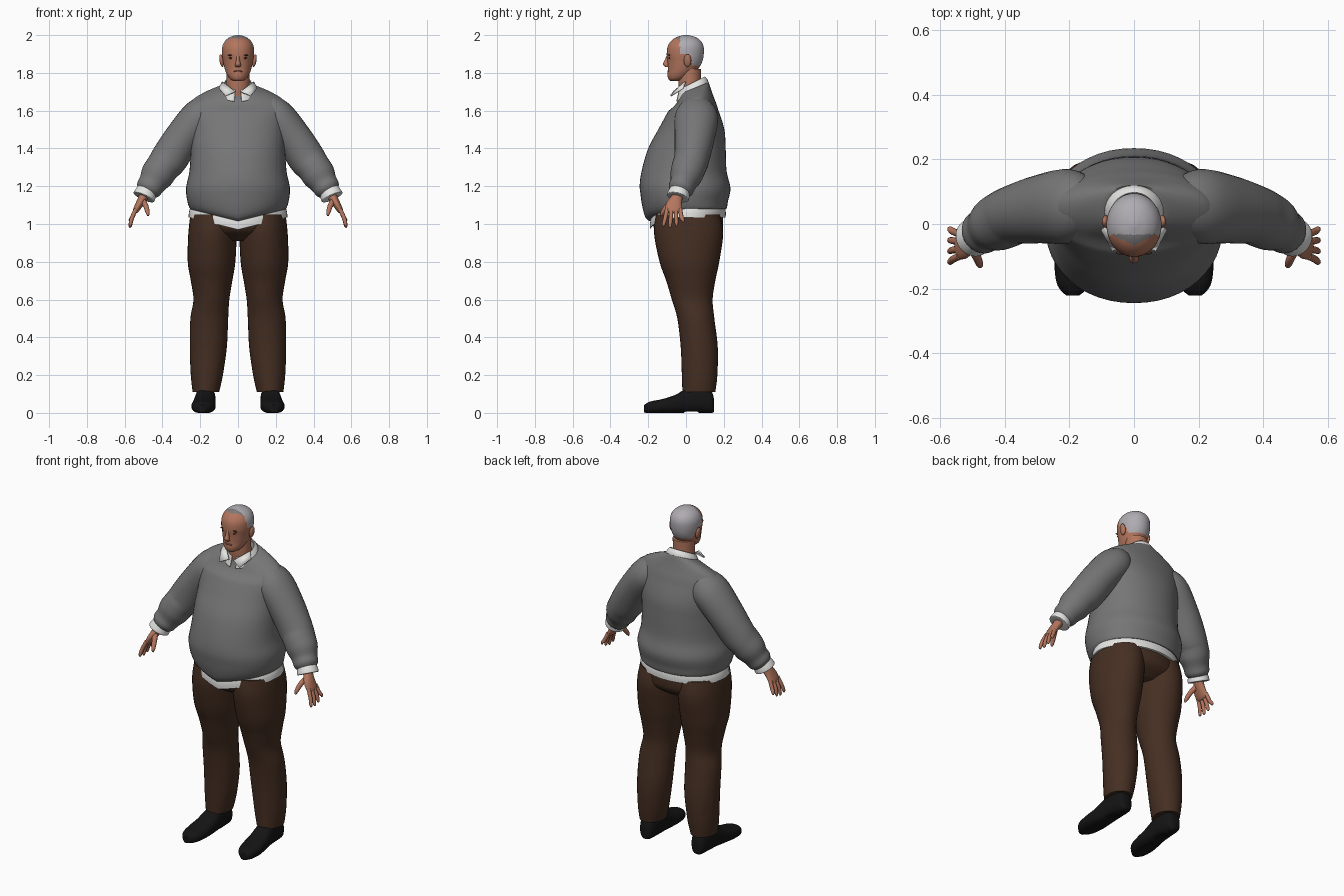
import bpy, bmesh
from math import sin, cos, pi, copysign
from mathutils import Vector, Matrix

cube = bpy.data.objects.get("Cube")
if cube:
    bpy.data.objects.remove(cube)

X, Y, Z = Vector((1, 0, 0)), Vector((0, 1, 0)), Vector((0, 0, 1))


def material(name, *rgb):
    mat = bpy.data.materials.new(name)
    mat.use_nodes = True
    colour = (*rgb, 1)
    mat.diffuse_color = colour
    mat.node_tree.nodes["Principled BSDF"].inputs["Base Color"].default_value = colour
    return mat


skin = material("skin", .45, .18, .11)
wool = material("grey wool", .18, .18, .18)
cotton = material("white cotton", .78, .78, .77)
brown = material("brown cloth", .06, .028, .016)
leather = material("black leather", .007, .007, .007)
hair = material("silver hair", .43, .41, .44)
thin_hair = material("thin hair", .2, .19, .19)
dark = material("dark brown", .06, .03, .022)
lip = material("lip", .3, .1, .07)


def finish(name, bm, mats, mirror=False, angle=.9):
    bmesh.ops.recalc_face_normals(bm, faces=bm.faces)
    mesh = bpy.data.meshes.new(name)
    bm.to_mesh(mesh)
    bm.free()
    for mat in mats:
        mesh.materials.append(mat)
    mesh.shade_smooth()
    mesh.set_sharp_from_angle(angle=angle)
    obj = bpy.data.objects.new(name, mesh)
    bpy.context.collection.objects.link(obj)
    if mirror:
        obj.modifiers.new("Mirror", "MIRROR")
    return obj


def spline(keys, steps):
    """Catmull-Rom curve through keys of any width."""
    out = []
    for i in range(len(keys) - 1):
        a, b, c, d = (keys[max(0, min(len(keys) - 1, i + k))] for k in (-1, 0, 1, 2))
        for s in range(steps):
            t = s / steps
            out.append([q + t / 2 * (r - p + t * (2 * p - 5 * q + 4 * r - w + t * (3 * (q - r) + w - p)))
                        for p, q, r, w in zip(a, b, c, d)])
    return out + [list(keys[-1])]


def loft(name, keys, mats, along=None, ref=X, mirror=False, power=2, steps=5,
         sides=32, warp=None, caps=True, rule=None, keep=None):
    """Skin rounded sections; each key is x, y, z and two radii."""
    bm = bmesh.new()
    path = spline(keys, steps)
    rings = []
    for i, (x, y, z, ru, rv) in enumerate(path):
        t = along or (Vector(path[min(i + 1, len(path) - 1)][:3]) - Vector(path[max(i - 1, 0)][:3])).normalized()
        u = (ref - t * ref.dot(t)).normalized()
        v = t.cross(u)
        ring = []
        for k in range(sides):
            a = 2 * pi * k / sides
            c, s = (copysign(abs(f) ** (2 / power), f) for f in (cos(a), sin(a)))
            p = Vector((x, y, z)) + u * c * max(ru, .001) + v * s * max(rv, .001)
            ring.append(bm.verts.new(warp(p) if warp else p))
        rings.append(ring)
    for lo, hi in zip(rings, rings[1:]):
        for k in range(sides):
            n = (k + 1) % sides
            bm.faces.new((lo[k], lo[n], hi[n], hi[k]))
    if caps:
        bm.faces.new(rings[0])
        bm.faces.new(rings[-1])
    if keep:
        gone = [f for f in bm.faces if not keep(f.calc_center_median())]
        bmesh.ops.delete(bm, geom=gone, context="FACES")
    if rule:
        for f in bm.faces:
            f.material_index = rule(f.calc_center_median())
    return finish(name, bm, mats, mirror)


def ball(name, centre, radii, mat, mirror=False, turn=0):
    bm = bmesh.new()
    place = Matrix.Translation(centre) @ Matrix.Rotation(turn, 4, "Y") @ Matrix.Diagonal((*radii, 1))
    bmesh.ops.create_uvsphere(bm, u_segments=20, v_segments=12, radius=1, matrix=place)
    return finish(name, bm, [mat], mirror, 3)


def front_dip(p):
    """Hems fall to a shallow V under the belly, necklines tilt forward."""
    if p.y < 0 and p.z < 1.16:
        p.z -= .065 * max(0, 1 - abs(p.x) / .26) * min(1, (1.16 - p.z) / .06)
    if p.z > 1.6:
        p.z += (p.y - .045) * .4 * min(1, (p.z - 1.6) / .1)
    return p


# Sweater body and sleeves
loft("sweater_body", [
    (0, .01, 1.1, .23, .18), (0, .01, 1.08, .252, .203), (0, -.003, 1.12, .268, .225),
    (0, -.005, 1.19, .275, .24), (0, -.01, 1.28, .257, .225), (0, .005, 1.4, .25, .205),
    (0, .028, 1.5, .25, .175), (0, .04, 1.6, .26, .132), (0, .045, 1.655, .24, .1),
    (0, .045, 1.69, .18, .085), (0, .045, 1.72, .1, .075)],
    [wool], along=Z, sides=48, power=2.1, warp=front_dip)
loft("sleeve", [
    (.13, .05, 1.6, .08, .09), (.2, .055, 1.565, .115, .1), (.295, .045, 1.45, .105, .098),
    (.365, .03, 1.345, .093, .098), (.4, .015, 1.3, .091, .09), (.43, 0, 1.255, .085, .088),
    (.455, -.015, 1.215, .07, .073), (.475, -.028, 1.185, .067, .068), (.488, -.036, 1.165, .05, .05)],
    [wool], ref=Y, mirror=True)

# Shirt: cuffs, hem, collar band and collar points
loft("shirt_cuff", [(.475, -.03, 1.19, .05, .05), (.49, -.038, 1.16, .058, .058),
                    (.498, -.043, 1.142, .059, .059), (.498, -.043, 1.142, .045, .045)],
     [cotton], ref=Y, mirror=True)
loft("shirt_hem", [(0, .01, 1.12, .24, .19), (0, .01, 1.07, .258, .2), (0, .01, 1.035, .262, .2)],
     [cotton], along=Z, sides=48, warp=front_dip)


def collar_tilt(p):
    p.z += (p.y - .03) * .5
    return p


band = loft("shirt_collar", [(0, .035, 1.69, .1, .088), (0, .035, 1.72, .088, .08), (0, .03, 1.745, .074, .07)],
            [cotton], along=Z, caps=False, warp=collar_tilt,
            keep=lambda p: p.y > 0 or abs(p.x) > .018)
band.modifiers.new("Solidify", "SOLIDIFY").thickness = .006
bm = bmesh.new()
bm.faces.new([bm.verts.new(p) for p in
              ((.082, 0, 1.75), (.014, -.062, 1.698), (.066, -.078, 1.675), (.1, -.015, 1.715))])
points = finish("collar_point", bm, [cotton], True)
points.modifiers.new("Solidify", "SOLIDIFY").thickness = .008

# Trousers
loft("trouser_seat", [(0, .01, 1.1, .235, .18), (0, .01, 1.02, .256, .187),
                      (0, .014, .96, .25, .172), (0, .02, .91, .17, .1)],
     [brown], along=Z, sides=48)
loft("trouser_leg", [
    (.13, .01, 1.05, .12, .17), (.135, .014, .95, .128, .183), (.14, .018, .8, .126, .158),
    (.14, .025, .7, .11, .13), (.141, .033, .6, .095, .108), (.152, .052, .5, .1, .098),
    (.157, .07, .35, .098, .098), (.165, .072, .2, .085, .094), (.17, .068, .11, .07, .087)],
    [brown], along=Z, mirror=True)


# Shoes with flat soles
def flat_sole(p):
    p.z = max(p.z, 0 if p.y < 0 or p.y > .06 else .008)
    return p


loft("shoe", [
    (.172, .148, .04, .025, .035), (.172, .13, .06, .042, .062), (.172, .07, .068, .052, .069),
    (.174, 0, .062, .055, .064), (.178, -.06, .046, .06, .048), (.183, -.13, .035, .063, .037),
    (.187, -.19, .029, .05, .031), (.19, -.222, .022, .02, .02)],
    [leather], along=Y, mirror=True, power=2.5, warp=flat_sole)

# Hands
loft("palm", [(.49, -.038, 1.165, .03, .026), (.505, -.05, 1.135, .032, .024),
              (.525, -.064, 1.1, .043, .02), (.542, -.066, 1.07, .042, .015), (.548, -.066, 1.058, .03, .008)],
     [skin], ref=Y, mirror=True)
for i, name in enumerate(("index", "middle", "ring", "little")):
    base, tip = -.1 + .023 * i, -.118 + .034 * i
    drop = .98 + (.006, 0, .008, .028)[i]
    loft(name + "_finger", [(.54, base, 1.08, .011, .011), (.56, (base + tip) / 2, 1.035, .011, .011),
                            (.57, tip, drop + .012, .009, .009), (.57, tip, drop, .003, .003)],
         [skin], ref=Y, mirror=True, sides=12, steps=4)
loft("thumb", [(.505, -.065, 1.125, .016, .016), (.488, -.1, 1.095, .014, .014),
               (.478, -.125, 1.06, .011, .011), (.476, -.132, 1.043, .004, .004)],
     [skin], ref=X, mirror=True, sides=12)

# Neck and head, with the hair coloured by position
loft("neck", [(0, .03, 1.66, .065, .062), (0, .02, 1.74, .062, .06), (0, .02, 1.82, .062, .06)],
     [skin], along=Z)


def hair_zone(p):
    if p.z > 1.93 and -.066 + .5 * abs(p.x) < p.y < -.032:
        return 2
    line = -.034 if p.z > 1.9 else .012 if p.z > 1.87 else .03
    return int(p.y > line and p.z > 1.838)


loft("head", [
    (0, -.06, 1.757, .022, .022), (0, -.047, 1.768, .042, .046), (0, -.032, 1.79, .058, .066),
    (0, -.016, 1.82, .07, .08), (0, -.006, 1.86, .079, .092), (0, -.004, 1.9, .085, .098),
    (0, -.002, 1.94, .083, .095), (0, 0, 1.97, .068, .078), (0, 0, 1.99, .042, .049), (0, 0, 2, .01, .012)],
    [skin, hair, thin_hair], along=Z, sides=64, steps=8, rule=hair_zone)
loft("nose", [(0, -.096, 1.892, .008, .006), (0, -.101, 1.865, .01, .013),
              (0, -.106, 1.845, .015, .016), (0, -.1, 1.832, .014, .01)],
     [skin], along=Z, sides=16)
ball("ear", (.087, .008, 1.865), (.011, .02, .034), skin, True, .15)
ball("eyebrow", (.036, -.089, 1.895), (.02, .006, .004), dark, True, .1)
ball("eye", (.034, -.087, 1.879), (.013, .006, .005), dark, True)
ball("mouth", (0, -.091, 1.808), (.025, .008, .006), lip)
